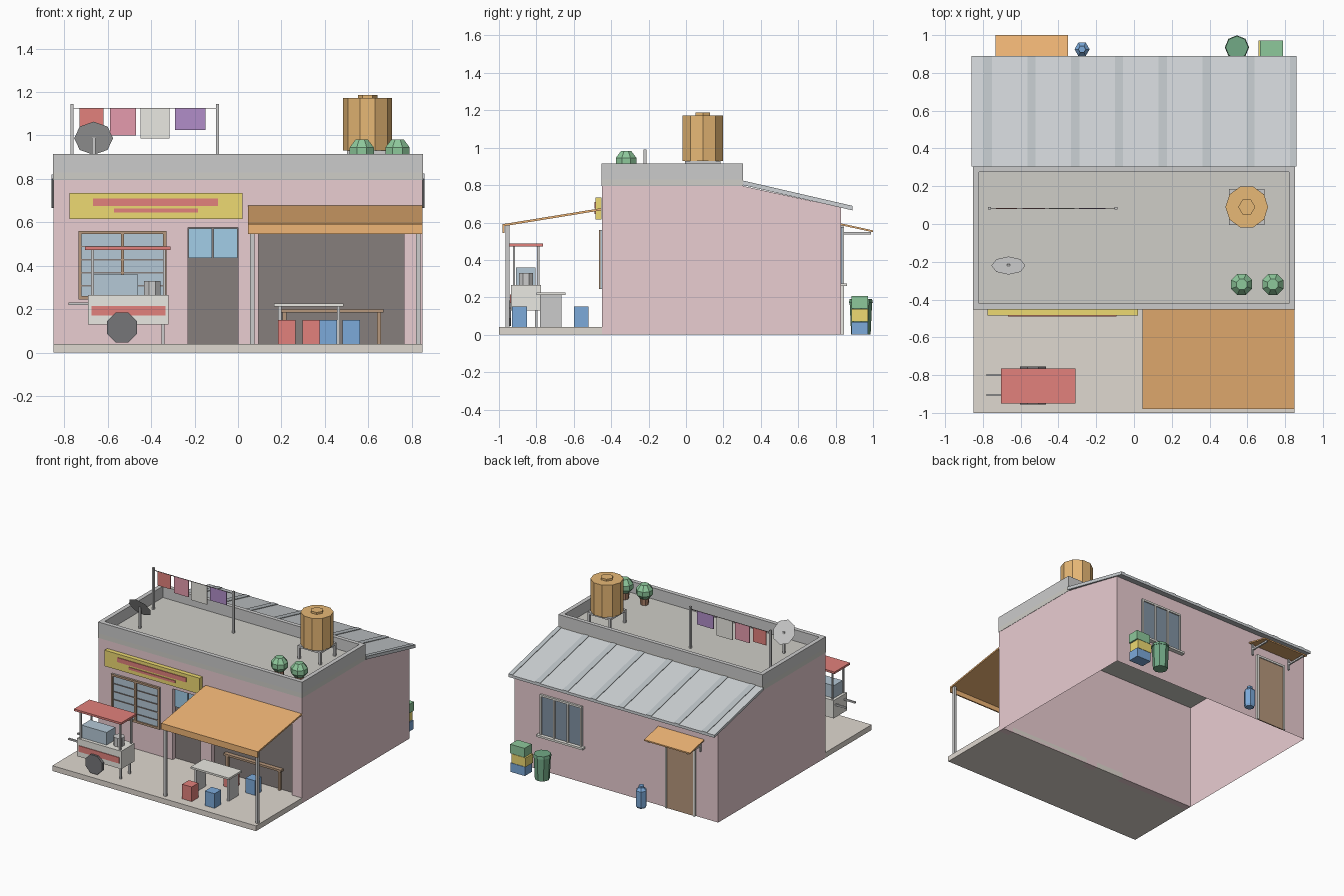
import bpy, bmesh, math

if "Cube" in bpy.data.objects:
    bpy.data.objects.remove(bpy.data.objects["Cube"])

PINK, CONC, BAND = (.82, .61, .64), (.85, .85, .83), (.62, .61, .57)
PAVE, DARK, GREY = (.74, .69, .63), (.24, .21, .20), (.55, .57, .58)
ORANGE, RED, BLUE = (.86, .46, .18), (.76, .22, .20), (.20, .40, .70)
YELLOW, BROWN, GLASS = (.85, .70, .17), (.47, .31, .20), (.46, .58, .67)
GREEN, DKGREEN, CREAM = (.27, .58, .33), (.17, .40, .24), (.82, .81, .76)
ROOF, ROOF2 = (.62, .65, .67), (.51, .55, .57)
mats = {}


def finish(name, bm, col):
    bmesh.ops.recalc_face_normals(bm, faces=bm.faces)
    me = bpy.data.meshes.new(name)
    bm.to_mesh(me)
    bm.free()
    if col not in mats:
        mats[col] = bpy.data.materials.new("paint_%d" % len(mats))
        mats[col].diffuse_color = (*col, 1)
    me.materials.append(mats[col])
    ob = bpy.data.objects.new(name, me)
    bpy.context.collection.objects.link(ob)
    return ob


def extrude(name, x0, x1, prof, col, skip=()):
    """Extrude a closed (y, z) profile along x; skip lists omitted side faces."""
    bm = bmesh.new()
    a, b = [[bm.verts.new((x, y, z)) for y, z in prof] for x in (x0, x1)]
    n = len(prof)
    bm.faces.new(a)
    bm.faces.new(b[::-1])
    for i in range(n):
        if i not in skip:
            j = (i + 1) % n
            bm.faces.new((a[i], b[i], b[j], a[j]))
    return finish(name, bm, col)


def box(name, x0, x1, y0, y1, z0, z1, col):
    return extrude(name, x0, x1, [(y0, z0), (y1, z0), (y1, z1), (y0, z1)], col)


def lathe(name, x, y, prof, n, col, phase=0.0):
    """Stack of n-sided rings from (radius, z) pairs, capped at both ends."""
    bm = bmesh.new()
    rings = [[bm.verts.new((x + r * math.cos(phase + k * math.tau / n),
                            y + r * math.sin(phase + k * math.tau / n), z))
              for k in range(n)] for r, z in prof]
    bm.faces.new(rings[0])
    bm.faces.new(rings[-1])
    for a, b in zip(rings, rings[1:]):
        for k in range(n):
            bm.faces.new((a[k], a[(k + 1) % n], b[(k + 1) % n], b[k]))
    return finish(name, bm, col)


def slope(name, x0, x1, p, q, t, col):
    """Sloping sheet whose top runs from (y, z) p to q."""
    return extrude(name, x0, x1, [p, q, (q[0], q[1] - t), (p[0], p[1] - t)], col)


# Pavement and hollow building shell, open at the bottom
box("pavement", -.85, .85, -1, -.45, 0, .04, PAVE)
extrude("wall_shell", -.85, .85,
        [(-.40, 0), (-.40, .795), (.305, .795), (.83, .68), (.83, 0)], PINK, skip=(1, 2, 4))
for i, (x0, x1, z0) in enumerate([(-.85, -.23, 0), (0, .095, 0), (.765, .85, 0),
                                  (-.23, 0, .575), (.095, .765, .58)]):
    box("front_wall_%d" % i, x0, x1, -.45, -.40, z0, .795, PINK)
for name, x0, x1, top in (("door", -.23, 0, .575), ("shop", .095, .765, .58)):
    box(name + "_sill", x0, x1, -.45, -.40, 0, .04, PAVE)
    box(name + "_opening", x0, x1, -.415, -.402, .04, top, DARK)

# Flat roof with parapet
box("roof_slab", -.852, .852, -.452, .305, .795, .83, BAND)
box("parapet_front", -.852, .852, -.452, -.42, .83, .915, CONC)
box("parapet_back", -.852, .852, .275, .305, .83, .915, CONC)
for s in (-1, 1):
    a, b = sorted((s * .852, s * .82))
    box("parapet_side", a, b, -.42, .275, .83, .915, CONC)

# Rear metal roof with ribs
slope("rear_roof", -.86, .86, (.305, .82), (.89, .685), .02, ROOF)
for k in range(8):
    x = -.775 + .232 * k
    slope("roof_rib", x - .022, min(x + .022, .86), (.305, .824), (.89, .689), .005, ROOF2)

# Sign
box("sign_board", -.775, .02, -.485, -.452, .615, .735, YELLOW)
box("sign_stripe_wide", -.667, -.092, -.49, -.485, .676, .71, RED)
box("sign_stripe_narrow", -.57, -.184, -.49, -.485, .645, .663, RED)

# Front window
box("front_window_glass", -.735, -.33, -.456, -.45, .245, .56, GLASS)
for x in (-.735, -.54, -.345):
    box("window_upright", x, x + .015, -.466, -.45, .245, .56, BROWN)
for z in (.245, .545):
    box("window_rail", -.735, -.33, -.466, -.45, z, z + .015, BROWN)
for z in (.305, .365, .425, .485):
    box("window_bar", -.72, -.345, -.462, -.456, z, z + .006, DARK)

# Door transom
for x0, x1 in ((-.227, -.12), (-.112, -.003)):
    box("transom_glass", x0, x1, -.43, -.415, .435, .572, (.36, .61, .80))

# Front awning
slope("awning", .045, .85, (-.452, .677), (-.975, .592), .012, ORANGE)
box("awning_valance", .045, .85, -.98, -.97, .545, .592, ORANGE)
for x in (.065, .83):
    box("awning_post", x - .01, x + .01, -.965, -.945, .04, .585, GREY)

# Dining table, stools and shop bench
box("table_top", .165, .485, -.80, -.645, .212, .226, CREAM)
for x in (.185, .455):
    box("table_leg", x, x + .015, -.78, -.665, .04, .212, GREY)
for x, y, c in ((.225, -.89, RED), (.415, -.89, BLUE), (.338, -.56, RED), (.522, -.56, BLUE)):
    box("stool", x - .04, x + .04, y - .04, y + .04, .04, .15, c)
box("bench_top", .19, .67, -.447, -.415, .185, .2, BROWN)
for x in (.205, .64):
    box("bench_leg", x, x + .018, -.44, -.42, .04, .185, BROWN)

# Food cart
box("cart_body", -.69, -.32, -.935, -.775, .13, .265, CREAM)
box("cart_stripe", -.675, -.335, -.94, -.935, .17, .215, RED)
box("cart_canopy", -.705, -.31, -.95, -.765, .473, .488, RED)
for x in (-.67, -.34):
    for y in (-.92, -.79):
        box("cart_post", x - .006, x + .006, y - .006, y + .006, .265, .473, GREY)
box("cart_display_case", -.67, -.46, -.91, -.805, .265, .36, GLASS)
lathe("cart_pot", -.395, -.855, [(.04, .265), (.04, .33)], 8, GREY, math.pi / 8)
for y in (-.80, -.905):
    box("cart_handle", -.78, -.69, y - .006, y + .006, .219, .231, GREY)
    box("cart_leg", -.352, -.338, y - .007, y + .007, .04, .13, GREY)
for y in (-.945, -.765):
    w = lathe("cart_wheel", 0, 0, [(.075, -.01), (.075, .01)], 8, (.18, .18, .19), math.pi / 8)
    w.location, w.rotation_euler = (-.535, y, .115), (math.pi / 2, 0, 0)

# Water tank on stand
lathe("water_tank", .597, .09, [(.113, .93), (.113, 1.172)], 10, (.80, .48, .18))
lathe("tank_cap", .597, .09, [(.045, 1.172), (.045, 1.187)], 6, (.80, .48, .18))
box("tank_stand", .502, .692, -.005, .185, .915, .93, GREY)
for x in (.51, .684):
    for y in (.003, .177):
        box("stand_leg", x - .008, x + .008, y - .008, y + .008, .83, .915, GREY)

# Potted plants
for x in (.57, .735):
    lathe("plant_pot", x, -.32, [(.028, .83), (.036, .895)], 8, (.50, .27, .17))
    lathe("plant_bush", x, -.32, [(.035, .88), (.06, .91), (.06, .945), (.03, .982)],
          8, GREEN, math.pi / 8)

# Dish: flat disc leaning forward on a pole
bm = bmesh.new()
bm.faces.new([bm.verts.new((.09 * math.cos(k * math.pi / 4), .09 * math.sin(k * math.pi / 4), 0))
              for k in range(8)])
dish = finish("roof_dish", bm, CONC)
dish.location, dish.rotation_euler = (-.665, -.22, .987), (math.radians(122), 0, 0)
box("dish_pole", -.673, -.657, -.228, -.212, .83, .99, GREY)

# Washing line
for x in (-.765, -.095):
    box("line_post", x - .007, x + .007, .076, .09, .83, 1.145, GREY)
box("washing_line", -.765, -.095, .081, .085, 1.123, 1.127, DARK)
for x0, x1, z, c in ((-.73, -.62, 1.02, RED), (-.59, -.47, 1.0, (.78, .33, .42)),
                     (-.45, -.315, .985, CREAM), (-.29, -.15, 1.025, (.44, .27, .58))):
    box("laundry", x0, x1, .08, .086, z, 1.125, c)

# Rear window
box("rear_window_glass", .28, .63, .83, .836, .275, .575, (.22, .29, .37))
for x in (.28, .393, .505, .618):
    box("rear_window_upright", x, x + .012, .83, .845, .275, .575, CREAM)
box("rear_window_head", .28, .63, .83, .845, .563, .577, CREAM)
box("rear_window_sill", .262, .648, .83, .862, .26, .275, CREAM)

# Rear door and its canopy
box("rear_door", -.65, -.43, .83, .838, 0, .5, BROWN)
for x in (-.665, -.43):
    box("rear_door_jamb", x, x + .015, .83, .845, 0, .515, CREAM)
box("rear_door_head", -.65, -.43, .83, .845, .5, .515, CREAM)
slope("rear_canopy", -.733, -.35, (.83, .595), (1, .558), .01, ORANGE)
for x in (-.71, -.385):
    box("canopy_arm", x, x + .012, .83, .99, .537, .55, GREY)
    box("canopy_bracket", x, x + .012, .83, .842, .5, .585, GREY)

# Yard clutter
lathe("gas_bottle", -.275, .925, [(.032, 0), (.04, .015), (.04, .13), (.02, .15), (.02, .165)],
      6, BLUE)
lathe("bin", .545, .935, [(.052, 0), (.06, .17)], 8, DKGREEN)
lathe("bin_lid", .545, .935, [(.064, .17), (.06, .19)], 8, DKGREEN)
for i, (x, c) in enumerate(((.665, BLUE), (.658, YELLOW), (.668, GREEN))):
    box("crate_%d" % i, x, x + .12, .885, .972, .07 * i, .07 * i + .068, c)

for m in bpy.data.materials:
    if m.users and not m.is_grease_pencil:
        m.use_nodes = True
        m.node_tree.nodes["Principled BSDF"].inputs["Base Color"].default_value = m.diffuse_color
